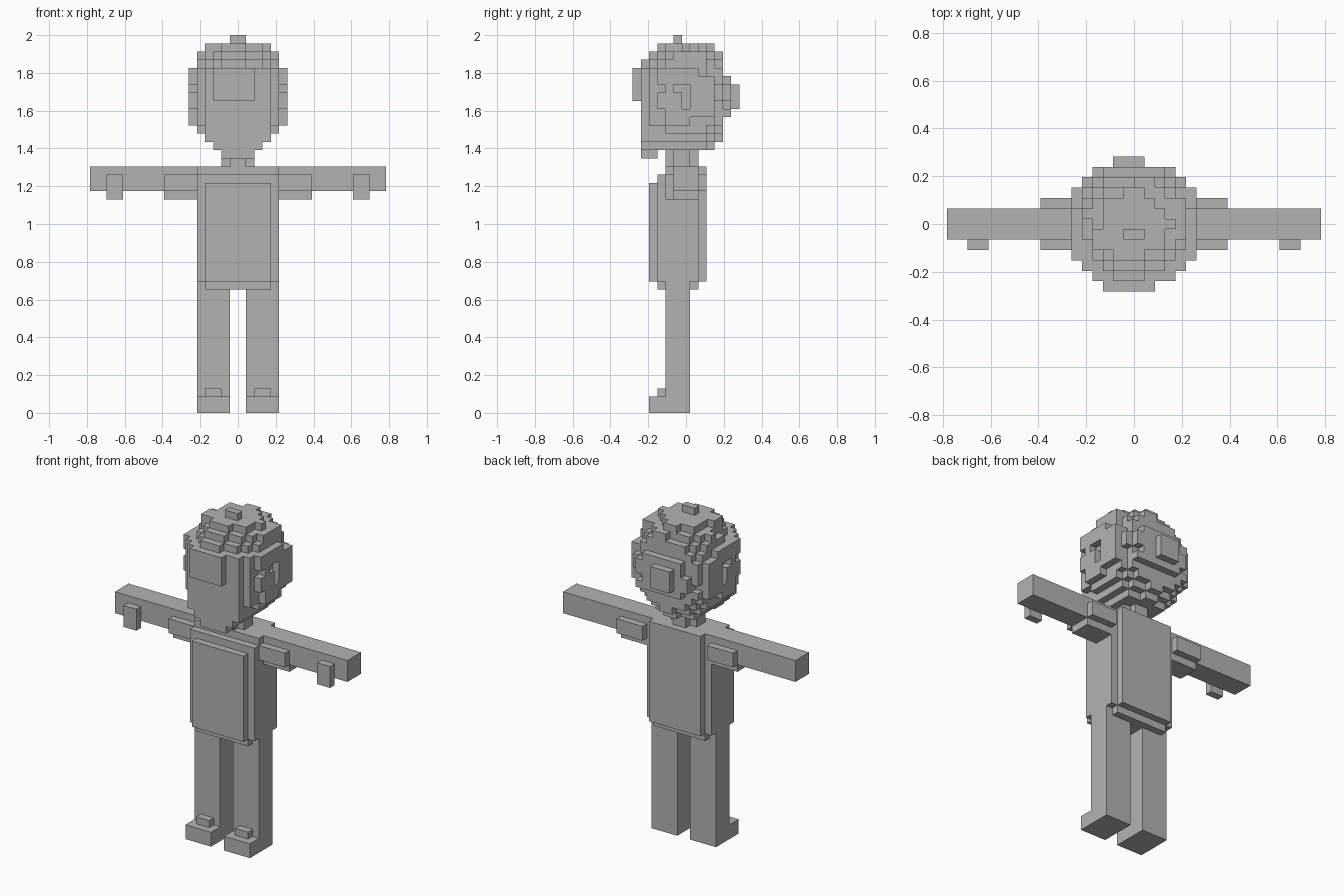
import bpy, bmesh, random
from mathutils import Vector

if "Cube" in bpy.data.objects:
    bpy.data.objects.remove(bpy.data.objects["Cube"], do_unlink=True)

U = 2 / 46          # edge of one block
random.seed(4)

grey = bpy.data.materials.new("plain grey")
grey.use_nodes = True
grey.diffuse_color = (0.45, 0.45, 0.45, 1)
grey.node_tree.nodes["Principled BSDF"].inputs["Base Color"].default_value = (0.45, 0.45, 0.45, 1)


def box(x0, x1, y0, y1, z0, z1):
    """Set of block cells; y cells are centred on whole numbers."""
    ys = range(round(y0 + 0.5), round(y1 + 0.5))
    return {(x, y, z) for x in range(x0, x1) for y in ys for z in range(z0, z1)}


def mirrored(cells):
    return {(-1 - x, y, z) for x, y, z in cells}


def build(name, cells):
    """Skin the outside of a set of cells and merge the flat faces."""
    bm = bmesh.new()
    verts = {}

    def vert(p):
        key = tuple(round(2 * c) for c in p)
        if key not in verts:
            verts[key] = bm.verts.new(Vector(p) * U)
        return verts[key]

    for cell in sorted(cells):
        centre = Vector((cell[0] + 0.5, cell[1], cell[2] + 0.5))
        for axis in range(3):
            for s in (-1, 1):
                n = Vector((0, 0, 0))
                n[axis] = s
                if tuple(int(c + d) for c, d in zip(cell, n)) in cells:
                    continue
                a, b = Vector((0, 0, 0)), Vector((0, 0, 0))
                a[(axis + 1) % 3] = 0.5
                b[(axis + 2) % 3] = 0.5 * s
                m = centre + n * 0.5
                bm.faces.new([vert(p) for p in (m - a - b, m + a - b, m + a + b, m - a + b)])
    bmesh.ops.dissolve_limit(bm, angle_limit=0.01, verts=bm.verts[:], edges=bm.edges[:])
    mesh = bpy.data.meshes.new(name)
    bm.to_mesh(mesh)
    bm.free()
    mesh.materials.append(grey)
    obj = bpy.data.objects.new(name, mesh)
    bpy.context.collection.objects.link(obj)
    return obj


# limbs, made once and mirrored
leg = box(1, 5, -2.5, 0.5, 0, 16) | box(1, 5, -4.5, -2.5, 0, 2) | box(2, 4, -3.5, -2.5, 2, 3)
arm = box(5, 18, -1.5, 1.5, 27, 30)
sleeve = box(5, 9, -2.5, 2.5, 27, 29) | box(5, 9, -1.5, 1.5, 26, 27)
thumb = box(14, 16, -2.5, -1.5, 26, 29)
for name, cells in (("leg", leg), ("arm", arm | sleeve | thumb)):
    build("left_" + name, cells)
    build("right_" + name, mirrored(cells))

# torso with raised front and back panels and a hem
torso = box(-5, 5, -3.5, 1.5, 16, 29) | box(-5, 5, -2.5, 1.5, 29, 30)
torso |= box(-4, 4, -4.5, -3.5, 16, 28) | box(-4, 4, 1.5, 2.5, 16, 30)
torso |= box(-4, 4, -3.5, 1.5, 15, 16)
build("torso", torso)

# neck
build("neck", box(-2, 2, -1.5, 0.5, 30, 32) | box(-1, 1, -2.5, 1.5, 30, 32))

# rounded skull with slightly ragged hair on the upper part
head = set()
for x, y, z in sorted(box(-6, 6, -5.5, 5.5, 32, 45)):
    d = ((x + 0.5) / 6.1) ** 2 + (y / 6.1) ** 2 + ((z - 38) / 7) ** 2
    rough = random.uniform(-0.06, 0.1) if z > 35 else 0
    if d < 1 + rough and not (y == 5 and not 36 <= z < 41):
        head.add((x, y, z))

# flat face, jaw and chin
head |= box(-4, 4, -5.5, -2.5, 33, 42) | box(-3, 3, -5.5, 2.5, 32, 33)
head |= box(-2, 2, -5.5, -3.5, 31, 32)
head |= box(-5, 5, -4.5, -1.5, 35, 42)

# side hair: curled locks around a gap
lock = box(5, 6, -3.5, 1.5, 40, 42) | box(5, 6, -2.5, 0.5, 35, 37)
lock |= box(5, 6, 0.5, 3.5, 36, 41) | box(5, 6, -3.5, -0.5, 37, 39)
gap = box(5, 6, -1.5, 0.5, 39, 40) | box(5, 6, -0.5, 0.5, 37, 39)
head = (head | lock | mirrored(lock)) - gap - mirrored(gap)

# forelock, back tuft and crown tufts
head |= box(-3, 2, -6.5, -5.5, 38, 42) | box(-2, 1, 5.5, 6.5, 37, 40)
head |= box(-3, 3, 4.5, 5.5, 36, 41)
head |= box(-1, 1, -1.5, -0.5, 45, 46) | box(-4, -3, -2.5, -0.5, 44, 45)
head |= box(-4, 5, -1.5, 2.5, 43, 44)
build("head", head)
